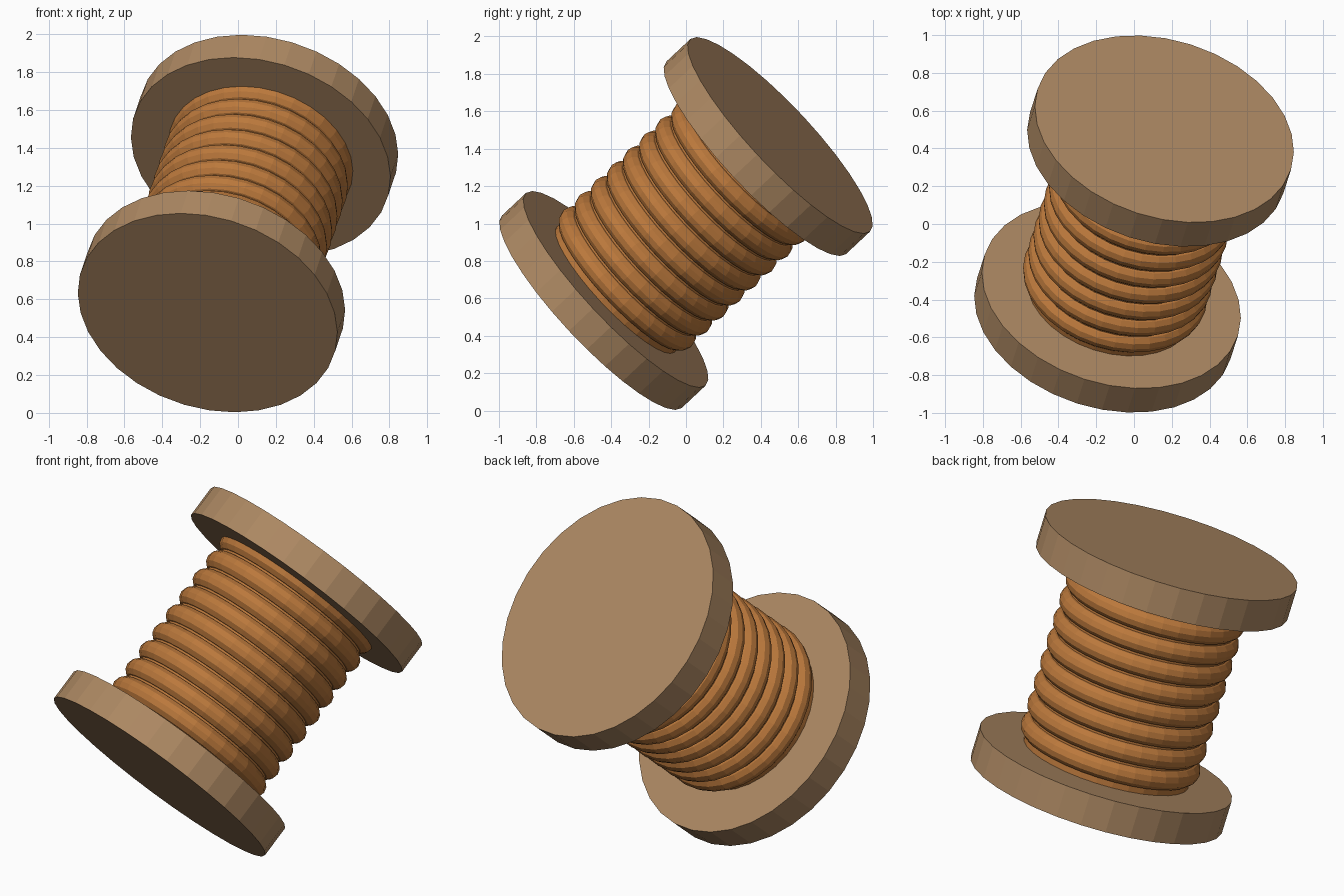
import bpy
from mathutils import Vector

if "Cube" in bpy.data.objects:
    bpy.data.objects.remove(bpy.data.objects["Cube"])

AXIS = Vector((0.227, 0.711, 0.666)).normalized()   # tilted spool axis
CENTRE = Vector((0, 0, 1))
ROT = AXIS.to_track_quat('Z', 'Y').to_euler()
HALF, DISC_R, DISC_T = 0.708, 0.704, 0.18
INNER = HALF - DISC_T
SIDES = 32


def material(name, rgb):
    m = bpy.data.materials.new(name)
    m.diffuse_color = (*rgb, 1)
    m.use_nodes = True
    m.node_tree.nodes["Principled BSDF"].inputs["Base Color"].default_value = m.diffuse_color
    return m


wood = material("tan_wood", (0.42, 0.25, 0.125))
thread = material("orange_brown_thread", (0.50, 0.19, 0.045))


def finish(name, mat):
    ob = bpy.context.object
    ob.name = name
    ob.data.materials.append(mat)
    return ob


def cylinder(name, s, radius, depth, mat):
    bpy.ops.mesh.primitive_cylinder_add(vertices=SIDES, radius=radius, depth=depth,
                                        location=CENTRE + AXIS * s, rotation=ROT)
    return finish(name, mat)


# End discs
for name, sign in (("lower_disc", -1), ("upper_disc", 1)):
    cylinder(name, sign * (HALF - DISC_T / 2), DISC_R, DISC_T, wood)

# Core under the winding
cylinder("core", 0, 0.46, 2 * INNER + 0.02, thread)

# Wound thread rings, the last one half sunk into the upper disc
COUNT, FIRST = 9, -0.44
STEP = (INNER - FIRST) / (COUNT - 1)
for i in range(COUNT):
    bpy.ops.mesh.primitive_torus_add(major_segments=SIDES, minor_segments=12,
                                     major_radius=0.44, minor_radius=0.06,
                                     location=CENTRE + AXIS * (FIRST + i * STEP), rotation=ROT)
    finish(f"thread_ring_{i + 1}", thread)
